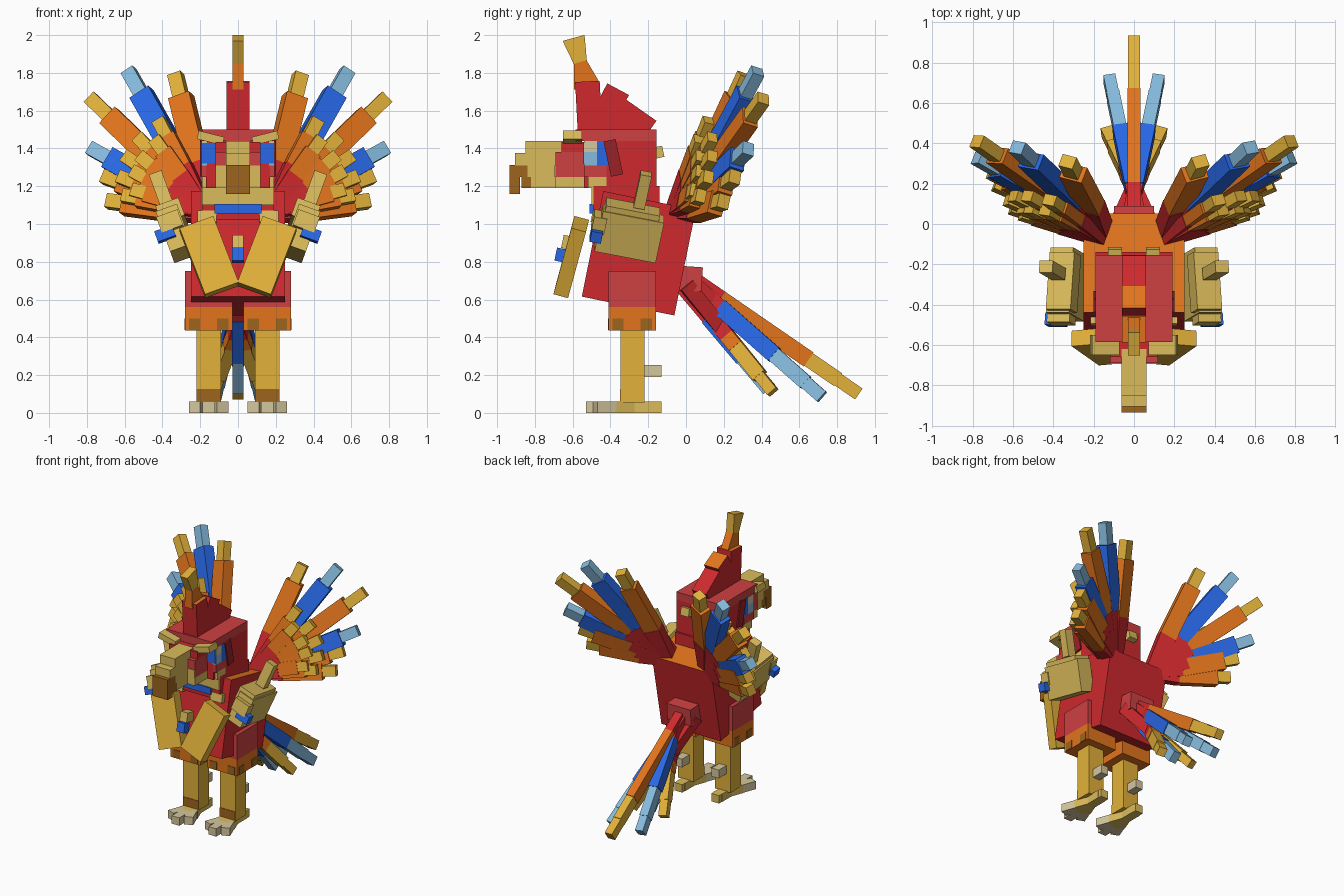
import bpy, bmesh
from math import radians
from mathutils import Vector as V, Euler, Matrix

cube = bpy.data.objects.get("Cube")
if cube:
    bpy.data.objects.remove(cube)

COLOURS = {
    "red": (.62, .022, .026), "rose": (.62, .052, .055), "orange": (.76, .175, .012),
    "gold": (.76, .44, .043), "straw": (.71, .5, .105), "blue": (.022, .14, .8),
    "sky": (.24, .5, .73), "brown": (.34, .13, .012), "horn": (.66, .57, .34),
    "maroon": (.32, .016, .02),
}
MATS = {}
for label, rgb in COLOURS.items():
    m = bpy.data.materials.new(label)
    m.use_nodes = True
    m.diffuse_color = (*rgb, 1)
    m.node_tree.nodes["Principled BSDF"].inputs["Base Color"].default_value = (*rgb, 1)
    MATS[label] = m
KEYS = list(COLOURS)


def finish(name, bm):
    bmesh.ops.recalc_face_normals(bm, faces=bm.faces)
    me = bpy.data.meshes.new(name)
    bm.to_mesh(me)
    bm.free()
    for k in KEYS:
        me.materials.append(MATS[k])
    ob = bpy.data.objects.new(name, me)
    bpy.context.collection.objects.link(ob)
    return ob


def box(name, centre, size, colour, rot=(0, 0, 0), top=None, s=1):
    """Turned box; the top face may take its own colour, s=-1 mirrors it."""
    bm = bmesh.new()
    bmesh.ops.create_cube(bm, size=1)
    for f in bm.faces:
        f.material_index = KEYS.index(top if top and f.normal.z > .5 else colour)
    r = Euler([radians(a) for a in (rot[0], rot[1] * s, rot[2] * s)]).to_matrix().to_4x4()
    move = Matrix.Translation((centre[0] * s, centre[1], centre[2]))
    bm.transform(move @ r @ Matrix.Diagonal((*size, 1)))
    return finish(name, bm)


def span(name, x, y, z, colour):
    """Upright box from its ranges; a single x is a half width."""
    x = x if isinstance(x, tuple) else (-x, x)
    rng = (x, y, z)
    return box(name, [(a + b) / 2 for a, b in rng], [b - a for a, b in rng], colour)


def feather(name, root, tip, normal, parts, s=1):
    """Chain of tapered blocks: (start, end, start width, end width, thickness, colour)."""
    root, tip, normal = (V((p[0] * s, p[1], p[2])) for p in (root, tip, normal))
    d = tip - root
    side = d.cross(normal).normalized()
    n = side.cross(d).normalized()
    bm = bmesh.new()
    for a, b, w0, w1, t, c in parts:
        rings = []
        for f, w in ((a, w0), (b, w1)):
            p = root + d * f
            rings.append([bm.verts.new(p + side * w / 2 * i + n * t / 2 * j)
                          for i, j in ((-1, -1), (1, -1), (1, 1), (-1, 1))])
        lo, hi = rings
        quads = [lo, hi] + [(lo[k], lo[(k + 1) % 4], hi[(k + 1) % 4], hi[k]) for k in range(4)]
        for q in quads:
            bm.faces.new(q).material_index = KEYS.index(c)
    return finish(name, bm)


# Torso and neck
LEAN = -11.5
box("torso", (0, -.25, .845), (.5, .5, .57), "red", (LEAN, 0, 0), top="orange")
span("neck", .19, (-.49, -.14), (1.02, 1.2), "red")
span("collar_gold", .19, (-.5, -.47), (1.1, 1.19), "straw")
span("collar_blue", .125, (-.51, -.46), (1.055, 1.105), "blue")
box("tail_root", (0, .02, .71), (.2, .13, .13), "rose", (-4, 0, 0))

# Head
span("head", .17, (-.54, -.16), (1.19, 1.45), "red")
span("head_cap", .19, (-.585, -.155), (1.44, 1.5), "rose")
span("head_back", .19, (-.42, -.155), (1.2, 1.45), "red")
span("muzzle", .12, (-.69, -.5), (1.25, 1.38), "rose")
span("muzzle_top", .12, (-.66, -.5), (1.38, 1.435), "red")
span("muzzle_lip", .12, (-.695, -.688), (1.25, 1.31), "straw")
span("jaw_base", .12, (-.69, -.34), (1.19, 1.25), "straw")
span("jaw_plate", .19, (-.52, -.34), (1.19, 1.25), "straw")

# Beak
span("beak_ridge", .063, (-.85, -.62), (1.37, 1.44), "straw")
span("beak_middle", .063, (-.905, -.66), (1.31, 1.375), "straw")
span("beak_lower_edge", .063, (-.84, -.66), (1.25, 1.31), "straw")
span("beak_tip", .063, (-.935, -.84), (1.25, 1.312), "brown")
span("beak_hook", .063, (-.935, -.88), (1.16, 1.25), "brown")
span("beak_bottom", .06, (-.82, -.6), (1.19, 1.25), "straw")
span("beak_bottom_tip", .06, (-.87, -.82), (1.19, 1.25), "brown")

# Crest: (y, z, depth, height, lean, top colour)
for i, (y, z, dy, dz, a, c) in enumerate(((-.515, 1.62, .13, .27, 3, "orange"),
                                          (-.425, 1.59, .13, .28, -28, "orange"),
                                          (-.29, 1.53, .2, .18, -35, "red"))):
    box(f"crest_block_{i + 1}", (0, y, z), (.12, dy, dz), "red", (a, 0, 0), top=c)
feather("crest_plume", (0, -.525, 1.73), (0, -.595, 1.985), (1, 0, 0),
        [(0, .5, .14, .07, .06, "orange"), (.48, 1, .07, .12, .06, "gold")])

# Tail, middle feathers
FLAT = (0, .5, .8)
feather("tail_top", (0, .0, .73), (0, .915, .1), FLAT,
        [(0, .2, .064, .064, .09, "red"), (.2, .71, .064, .064, .09, "orange"),
         (.68, .88, .06, .06, .08, "gold"), (.85, 1, .06, .06, .07, "gold")])
feather("tail_under", (0, -.02, .67), (0, .44, .125), FLAT,
        [(0, .3, .06, .064, .08, "red"), (.3, .7, .064, .064, .09, "blue"),
         (.68, 1, .06, .06, .08, "sky")])

# Breast pendant
box("pendant_top", (0, -.615, .9), (.06, .08, .07), "straw", (LEAN, 0, 0))
box("pendant_gem", (0, -.66, .835), (.062, .06, .07), "blue", (LEAN, 0, 0))

# Wing feathers: tips of the long row with colour pairs, then two short rows in front
LONG = [((.33, .31, 1.79), "orange", "gold"), ((.58, .38, 1.81), "blue", "sky"),
        ((.78, .41, 1.665), "orange", "gold"), ((.78, .33, 1.4), "blue", "sky"),
        ((.71, .26, 1.25), "orange", "gold"), ((.69, .2, 1.12), "orange", "gold")]
SHORT = [(.42, .12, 1.55), (.53, .14, 1.46), (.6, .14, 1.36), (.63, .12, 1.25), (.61, .08, 1.15),
         (.44, .07, 1.45), (.52, .08, 1.36), (.56, .08, 1.28), (.56, .05, 1.18)]
WING_N = V((-.33, .9, -.26))

for s, tag in ((1, "left"), (-1, "right")):
    # Wings
    for i, (tip, c1, c2) in enumerate(LONG):
        feather(f"{tag}_wing_feather_{i + 1}", (.15, -.03, 1.05), tip, WING_N,
                [(0, .36, .07, .12, .09, "red"), (.36, .84, .12, .12, .085, c1),
                 (.82, 1, .075, .075, .065, c2)], s)
    for i, tip in enumerate(SHORT):
        feather(f"{tag}_wing_covert_{i + 1}", (.17, -.07, 1.07), tip, WING_N,
                [(0, .48, .08, .1, .065, "red"), (.48, .82, .095, .095, .06, "orange"),
                 (.81, 1, .07, .07, .055, "gold")], s)

    # Tail, side feathers crossing at their roots
    feather(f"{tag}_tail_long", (-.03, .0, .72), (.122, .72, .085), FLAT,
            [(0, .25, .06, .075, .08, "red"), (.25, .65, .075, .075, .09, "blue"),
             (.63, .88, .064, .064, .08, "sky"), (.86, 1, .06, .06, .07, "sky")], s)
    feather(f"{tag}_tail_short", (-.085, .0, .68), (.135, .46, .11), FLAT,
            [(0, .48, .06, .07, .08, "red"), (.48, .58, .07, .07, .08, "orange"),
             (.57, .85, .064, .064, .08, "gold"), (.84, 1, .06, .06, .06, "gold")], s)

    # Eye, brow, cheek and nape
    for part, y, z, c in (("white", (-.54, -.47), (1.38, 1.44), "horn"),
                          ("shine", (-.54, -.47), (1.31, 1.38), "sky"),
                          ("iris", (-.47, -.41), (1.31, 1.44), "blue"),
                          ("lid", (-.54, -.42), (1.25, 1.31), "rose")):
        x = sorted((.165 * s, .192 * s))
        span(f"{tag}_eye_{part}", tuple(x), y, z, c)
    box(f"{tag}_eye_front", (.155, -.541, 1.375), (.07, .008, .11), "blue", s=s)
    box(f"{tag}_brow", (.145, -.6, 1.455), (.14, .1, .045), "straw", (0, -14, 0), s=s)
    box(f"{tag}_cheek", (.185, -.385, 1.35), (.03, .065, .19), "maroon", (12, 0, 0), s=s)
    box(f"{tag}_nape_knob", (.095, -.145, 1.38), (.07, .05, .06), "straw", (12, 0, 0), s=s)

    # Breast plates
    feather(f"{tag}_breast_plate", (.22, -.56, 1.0), (.085, -.655, .65), (0, -1, .25),
            [(0, 1, .19, .19, .08, "gold")], s)
    box(f"{tag}_shoulder_trim", (.165, -.47, 1.035), (.1, .06, .06), "straw", (LEAN, 0, 0), s=s)

    # Folded side arms
    arm = (LEAN, 20, 0)
    box(f"{tag}_arm", (.33, -.3, .95), (.12, .33, .23), "straw", arm, s=s)
    box(f"{tag}_arm_lip", (.35, -.29, 1.045), (.13, .29, .1), "straw", arm, s=s)
    box(f"{tag}_arm_gem", (.385, -.475, .945), (.1, .06, .06), "blue", arm, s=s)
    box(f"{tag}_arm_front", (.36, -.46, 1.01), (.12, .07, .09), "straw", arm, s=s)
    box(f"{tag}_arm_spike", (.405, -.23, 1.18), (.07, .06, .19), "straw", arm, s=s)

    # Legs
    box(f"{tag}_thigh", (.155, -.285, .655), (.25, .25, .19), "rose", s=s)
    box(f"{tag}_thigh_cuff", (.155, -.285, .5), (.25, .25, .125), "orange", s=s)
    for k in (-1, 1):
        box(f"{tag}_cuff_notch", (.155 + k * .075, -.41, .47), (.06, .008, .06), "brown", s=s)
        box(f"{tag}_cuff_side_notch", (.28, -.285 + k * .075, .47), (.008, .06, .06), "brown", s=s)
    box(f"{tag}_shin", (.155, -.283, .25), (.13, .125, .39), "gold", s=s)
    box(f"{tag}_ankle", (.155, -.346, .095), (.13, .006, .065), "brown", s=s)
    box(f"{tag}_spur", (.155, -.175, .222), (.06, .09, .064), "horn", s=s)

    # Feet
    hub = V((.155, -.28, .03))
    for dx, dy, part in ((0, -.25, "middle"), (-.075, -.2, "inner"),
                         (.075, -.2, "outer"), (0, .15, "back")):
        claw = .8 if part == "back" else .5
        feather(f"{tag}_toe_{part}", hub, hub + V((dx, dy, 0)), (0, 0, 1),
                [(0, claw, .07, .07, .06, "straw"),
                 (claw, 1, .064, .064, .06, "straw" if part == "back" else "horn")], s)
